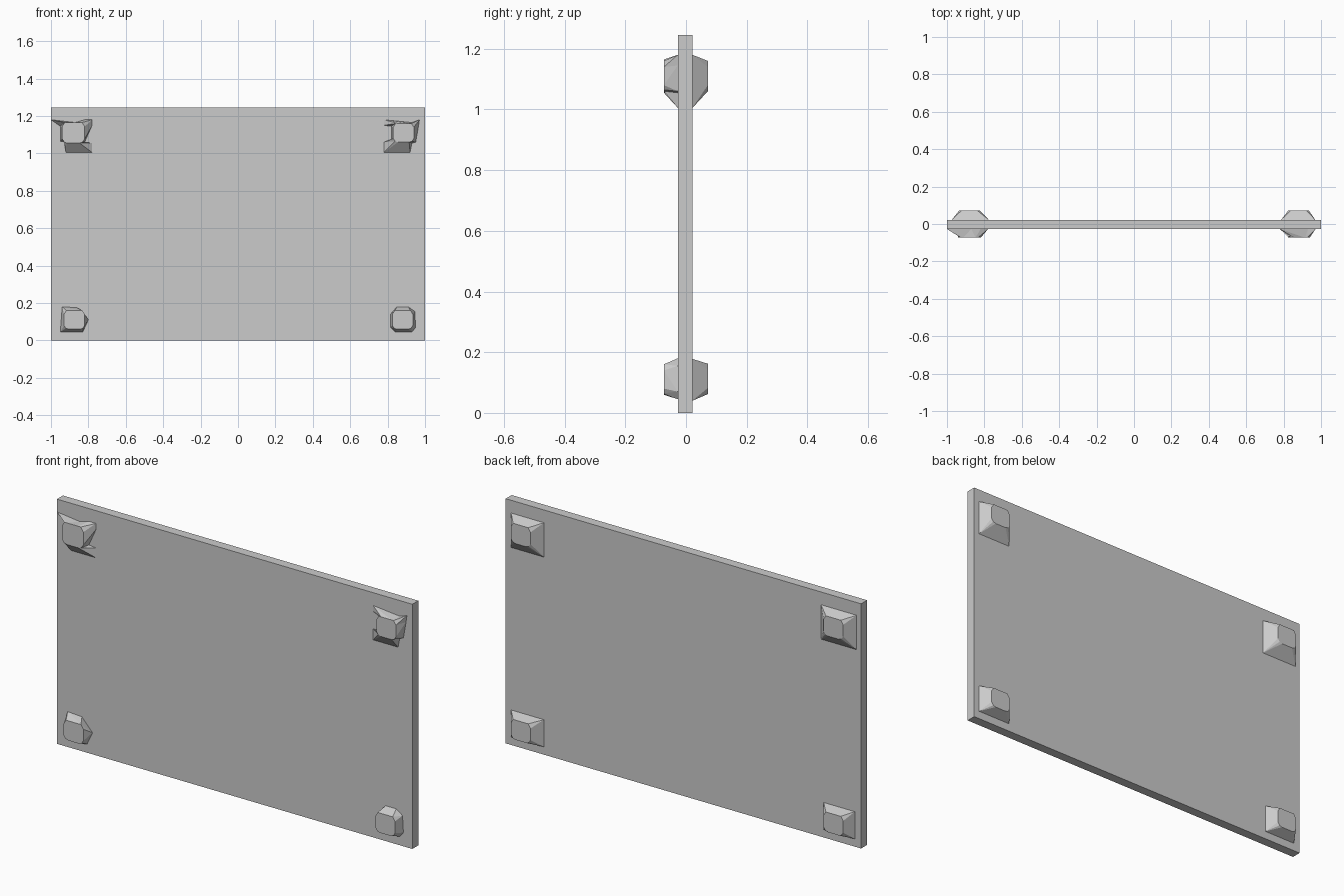
import bpy, bmesh

if "Cube" in bpy.data.objects:
    bpy.data.objects.remove(bpy.data.objects["Cube"])

Y_FRONT, Y_BACK = -0.027, 0.021   # panel faces
CAP_F, CAP_B = -0.073, 0.072      # stud cap faces


def finish(name, bm):
    bmesh.ops.recalc_face_normals(bm, faces=bm.faces[:])
    me = bpy.data.meshes.new(name)
    bm.to_mesh(me)
    bm.free()
    ob = bpy.data.objects.new(name, me)
    bpy.context.collection.objects.link(ob)
    return ob


def hull(name, rings):
    """Faceted solid wrapped around rings given as (y, [(x, z), ...])."""
    bm = bmesh.new()
    for y, pts in rings:
        for x, z in pts:
            bm.verts.new((x, y, z))
    bmesh.ops.convex_hull(bm, input=bm.verts[:])
    return finish(name, bm)


def loft(name, y0, outer, y1, inner):
    """Join two equal-length outlines with triangles and cap both ends."""
    bm = bmesh.new()
    a = [bm.verts.new((x, y0, z)) for x, z in outer]
    b = [bm.verts.new((x, y1, z)) for x, z in inner]
    n = len(a)
    for i in range(n):
        j = (i + 1) % n
        bm.faces.new((a[i], a[j], b[j]))
        bm.faces.new((a[i], b[j], b[i]))
    bm.faces.new(b)
    bm.faces.new(a[::-1])
    return finish(name, bm)


def rect(x0, x1, z0, z1):
    return [(x0, z0), (x1, z0), (x1, z1), (x0, z1)]


def cap(cx, cz, s=1.0):
    """Octagonal stud face with extra points along its edges."""
    p = [(-.03, .05), (.03, .05), (.042, .05), (.055, .03), (.055, -.03),
         (.045, -.045), (.03, -.05), (-.03, -.05), (-.045, -.045),
         (-.055, -.03), (-.055, .03), (-.042, .05)]
    return [(cx + x * s, cz + z * s) for x, z in p]


# flat board
hull("panel", [(Y_FRONT, rect(-1, 1, 0, 1.245)), (Y_BACK, rect(-1, 1, 0, 1.245))])

# front upper studs: stepped flanges narrowing to the cap
right = [(.78, 1.18), (.93, 1.165), (.97, 1.18), (.965, 1.145), (.95, 1.06), (.93, 1.055),
         (.92, 1.005), (.78, 1.005), (.78, 1.06), (.82, 1.065), (.82, 1.145), (.78, 1.15)]
left = [(-.87, 1.165), (-.82, 1.18), (-.78, 1.18), (-.78, 1.15), (-.82, 1.06), (-.78, 1.055),
        (-.78, 1.005), (-.92, 1.005), (-.92, 1.06), (-.95, 1.065), (-.95, 1.145), (-1.0, 1.18)]
loft("front_upper_right_stud", Y_FRONT, right, CAP_F, cap(.885, 1.11))
loft("front_upper_left_stud", Y_FRONT, left, CAP_F, cap(-.88, 1.11, 1.1))

# front lower studs: small faceted buttons
hull("front_lower_left_stud", [
    (Y_FRONT, [(-.95, .045), (-.83, .045), (-.80, .11), (-.86, .175), (-.94, .18)]),
    (CAP_F, cap(-.875, .11))])
hull("front_lower_right_stud", [
    (Y_FRONT, [(.815, .07), (.84, .045), (.93, .045), (.95, .07), (.945, .155),
               (.91, .18), (.85, .18), (.815, .14)]),
    (CAP_F, cap(.88, .11))])

# back studs: square base tapering to an octagonal cap
for name, base, centre in [
        ("upper_right", rect(.785, .97, 1.005, 1.18), (.88, 1.11)),
        ("upper_left", rect(-.975, -.775, 1.005, 1.18), (-.88, 1.11)),
        ("lower_right", rect(.785, .97, .04, .178), (.88, .112)),
        ("lower_left", rect(-.965, -.79, .04, .178), (-.88, .112))]:
    hull("back_" + name + "_stud", [(Y_BACK, base), (CAP_B, cap(*centre))])
